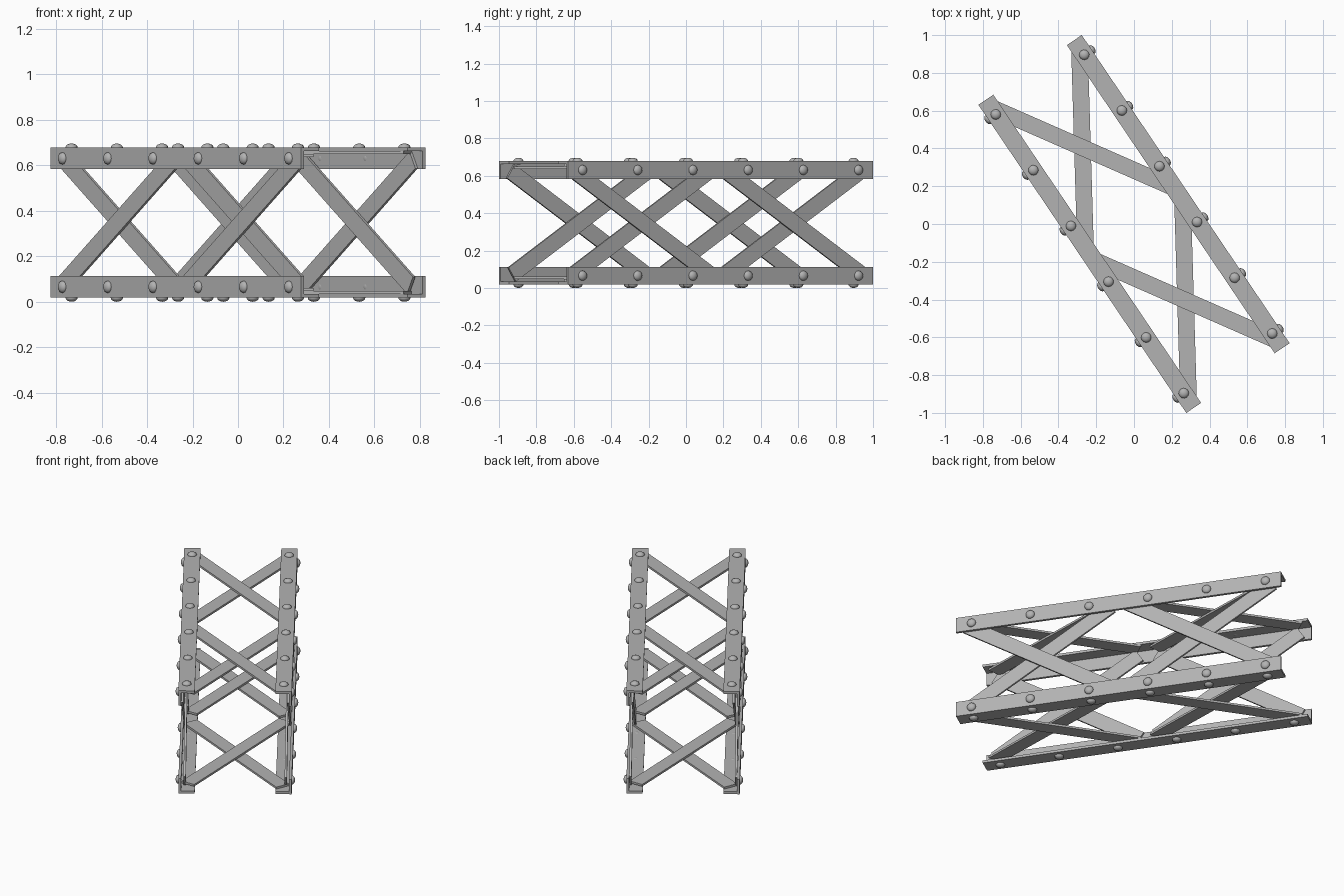
import bpy, bmesh, math
from mathutils import Matrix, Vector

cube = bpy.data.objects.get("Cube")
if cube:
    bpy.data.objects.remove(cube, do_unlink=True)

steel = bpy.data.materials.new("grey_steel")
steel.use_nodes = True
GREY = (0.45, 0.45, 0.45, 1)
steel.diffuse_color = GREY
steel.node_tree.nodes["Principled BSDF"].inputs["Base Color"].default_value = GREY

HALF = 0.33          # half side of the square girder section
LENGTH = 0.984       # half length of the chords
FLANGE = 0.095       # width of an angle-bar leg
WALL = 0.016         # thickness of an angle-bar leg
PLATE = 0.013        # thickness of a brace
AXIS = HALF - FLANGE / 2
PLACE = Matrix.Translation((0, 0, 0.348)) @ Matrix.Rotation(math.radians(34), 4, 'Z')
SIDES = (-1, 1)


def finish(name, bm, smooth=False):
    bmesh.ops.recalc_face_normals(bm, faces=bm.faces)
    for f in bm.faces:
        f.smooth = smooth
    mesh = bpy.data.meshes.new(name)
    bm.to_mesh(mesh)
    bm.free()
    mesh.materials.append(steel)
    obj = bpy.data.objects.new(name, mesh)
    obj.matrix_world = PLACE
    bpy.context.collection.objects.link(obj)


def chord(name, sx, sz):
    """L-shaped angle bar running the length of one corner."""
    a, b, c = HALF, HALF - WALL, HALF - FLANGE
    profile = [(a, a), (c, a), (c, b), (b, b), (b, c), (a, c)]
    bm = bmesh.new()
    face = bm.faces.new([bm.verts.new((sx * x, -LENGTH, sz * z)) for x, z in profile])
    out = bmesh.ops.extrude_face_region(bm, geom=[face])
    verts = [v for v in out["geom"] if isinstance(v, bmesh.types.BMVert)]
    bmesh.ops.translate(bm, verts=verts, vec=(0, 2 * LENGTH, 0))
    finish(name, bm)


def brace(name, normal, across, middle, slope, layer):
    """Flat diagonal bar lying inside one face of the girder."""
    along = Vector((0, 0.437, 0)) + across * slope * 0.276
    depth = HALF - WALL - PLATE * (layer + 0.5)
    d = along.normalized()
    frame = Matrix((d, normal.cross(d), normal)).transposed().to_4x4()
    frame.translation = normal * depth + Vector((0, middle, 0))
    bm = bmesh.new()
    size = Matrix.Diagonal((2 * along.length, 0.088, PLATE, 1))
    bmesh.ops.create_cube(bm, size=1, matrix=frame @ size)
    finish(name, bm)


def rivets(name, normal, across):
    """Domed rivet heads in two rows on one face."""
    bm = bmesh.new()
    turn = normal.to_track_quat('Z', 'Y').to_matrix().to_4x4()
    for side in SIDES:
        for i in range(6):
            spot = normal * HALF + across * side * AXIS + Vector((0, (i - 2.5) * 0.356, 0))
            bmesh.ops.create_uvsphere(bm, u_segments=12, v_segments=8, radius=1,
                                      matrix=Matrix.Translation(spot) @ turn
                                      @ Matrix.Diagonal((0.027, 0.027, 0.018, 1)))
    finish(name, bm, True)


# Corner chords
for sx, sside in zip(SIDES, ("right", "left")):
    for sz, level in zip(SIDES, ("lower", "upper")):
        chord(f"{level}_{sside}_chord", sx, sz)

# Crossed braces and rivets on the four long faces
X, Z = Vector((1, 0, 0)), Vector((0, 0, 1))
for label, normal, across in (("right", -X, Z), ("left", X, Z), ("bottom", -Z, X), ("top", Z, X)):
    rivets(f"{label}_rivets", normal, across)
    for end, middle in (("front", -0.488), ("back", 0.488)):
        brace(f"{label}_{end}_outer_brace", normal, across, middle, -1, 0)
        brace(f"{label}_{end}_inner_brace", normal, across, middle, 1, 1)
